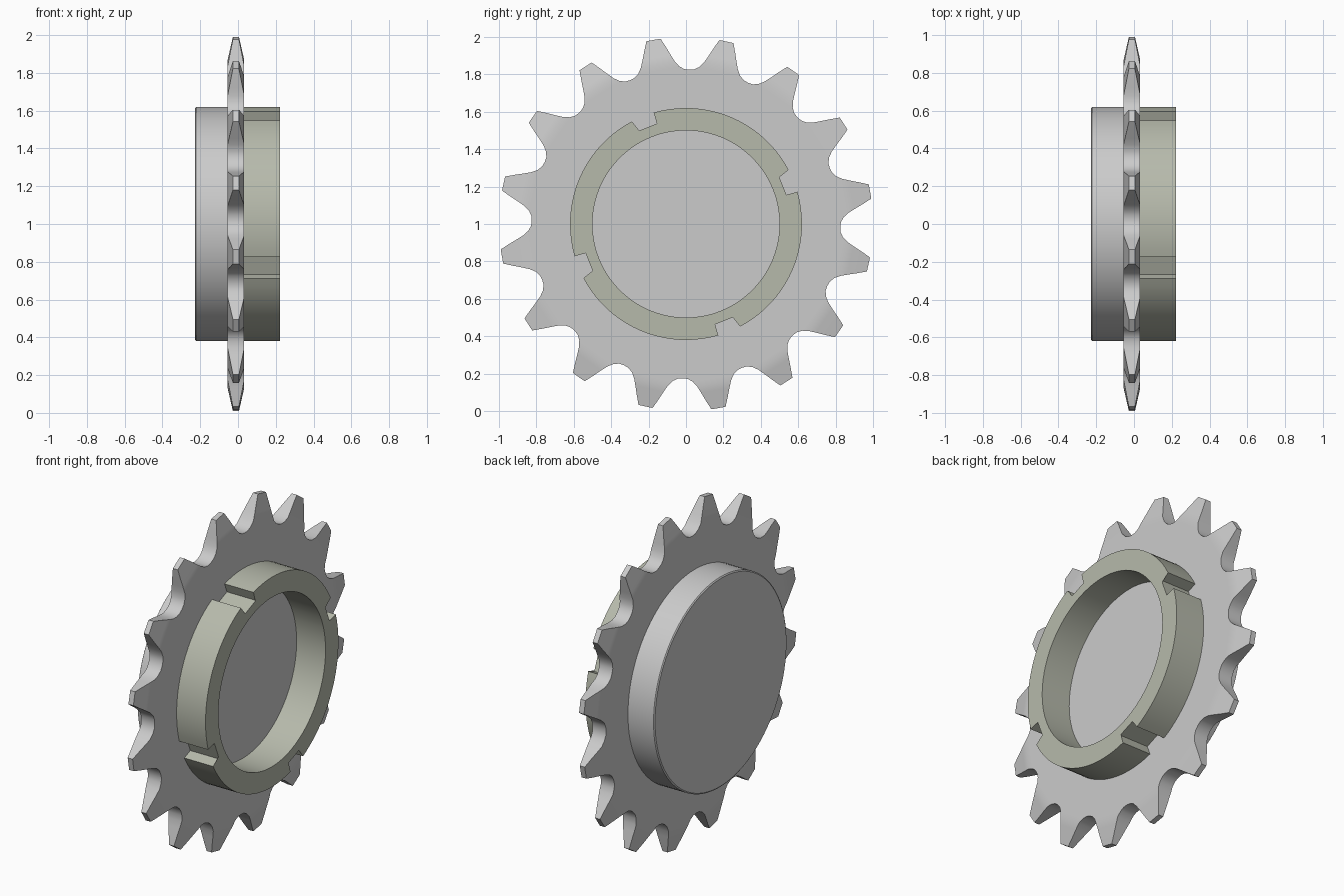
import bpy, bmesh
from math import sin, cos, pi, radians, hypot, asin

if "Cube" in bpy.data.objects:
    bpy.data.objects.remove(bpy.data.objects["Cube"])

CZ = 1.0          # height of the wheel axis
TEETH = 16


def pt(x, r, deg):
    a = radians(deg)
    return (x, r * cos(a), CZ + r * sin(a))


def finish(name, bm, mat=None):
    bmesh.ops.recalc_face_normals(bm, faces=bm.faces)
    me = bpy.data.meshes.new(name)
    bm.to_mesh(me)
    bm.free()
    ob = bpy.data.objects.new(name, me)
    bpy.context.collection.objects.link(ob)
    if mat:
        me.materials.append(mat)
    bpy.ops.object.select_all(action='DESELECT')
    ob.select_set(True)
    bpy.context.view_layer.objects.active = ob
    bpy.ops.object.shade_smooth_by_angle(angle=radians(25))
    return ob


# Toothed wheel: roller seats between teeth, tips thinned on both sides
def toothed_wheel():
    mid, half, tip_half, r_shoulder = -0.011, 0.044, 0.016, 0.87
    tooth = [(-11.25, .825), (-9.4, .828), (-7.6, .843), (-6.1, .87),
             (-4.9, .905), (-3.6, .95), (-2.2, 1.0),
             (2.2, 1.0), (3.6, .95), (4.9, .905),
             (6.1, .87), (7.6, .843), (9.4, .828)]
    bm = bmesh.new()
    sides = []
    for s in (-1, 1):
        ring = []
        for k in range(TEETH):
            for da, r in tooth:
                t = max(0, (r - r_shoulder) / (1 - r_shoulder))
                h = half + (tip_half - half) * t
                ring.append(bm.verts.new(pt(mid + s * h, r, 10 + k * 22.5 + da)))
        n, m = len(ring), len(tooth)
        # flat web, as wedges around a centre point
        c = bm.verts.new((mid + s * half, 0, CZ))
        for k in range(TEETH):
            b = k * m
            wedge = [ring[b + i] for i in (0, 1, 2, 3, 10, 11, 12)] + [ring[(b + m) % n]]
            bm.faces.new([c] + wedge)
            # sloping tooth flank
            for i in range(3):
                bm.faces.new([ring[b + 3 + i], ring[b + 4 + i],
                              ring[b + 9 - i], ring[b + 10 - i]])
        sides.append(ring)
    a, b = sides
    for i in range(len(a)):
        j = (i + 1) % len(a)
        bm.faces.new((a[i], a[j], b[j], b[i]))
    return finish("toothed_wheel", bm)


# Solid hub drum on the left side
def hub_drum():
    bm = bmesh.new()
    rings = []
    for x, r in ((-0.05, .62), (-0.222, .62), (-0.227, .613)):
        rings.append([bm.verts.new(pt(x, r, i * 360 / 96)) for i in range(96)])
    for a, b in zip(rings, rings[1:]):
        for i in range(96):
            j = (i + 1) % 96
            bm.faces.new((a[i], a[j], b[j], b[i]))
    bm.faces.new(rings[0])
    bm.faces.new(rings[-1])
    return finish("hub_drum", bm)


# Open lock ring on the right side with four spanner notches
def lock_ring(mat):
    ro, ri, floor, hw = .62, .5, .56, .063
    x0, x1 = 0.03, 0.222
    outer, inner = [], []
    ao, af = asin(hw / ro) * 180 / pi, asin(hw / floor) * 180 / pi
    for k in range(4):
        c = 22 + 90 * k
        for a, r in ((c - ao, ro), (c - af, floor), (c, hypot(floor, 0) * cos(radians(af))),
                     (c + af, floor), (c + ao, ro)):
            outer.append((a, r))
            inner.append((a, ri))
        # straight notch walls need unique inner angles
        inner[-4] = (c - af * .5, ri)
        inner[-2] = (c + af * .5, ri)
        for i in range(1, 20):
            a = c + ao + (90 - 2 * ao) * i / 20
            outer.append((a, ro))
            inner.append((a, ri))
    bm = bmesh.new()
    loops = [[bm.verts.new(pt(x, r, a)) for a, r in prof]
             for x, prof in ((x0, outer), (x1, outer), (x1, inner), (x0, inner))]
    n = len(outer)
    for q in range(4):
        a, b = loops[q], loops[(q + 1) % 4]
        for i in range(n):
            j = (i + 1) % n
            bm.faces.new((a[i], a[j], b[j], b[i]))
    return finish("lock_ring", bm, mat)


ring_mat = bpy.data.materials.new("dull_green_grey")
ring_mat.diffuse_color = (0.47, 0.49, 0.41, 1)
ring_mat.use_nodes = True
ring_mat.node_tree.nodes["Principled BSDF"].inputs["Base Color"].default_value = ring_mat.diffuse_color

toothed_wheel()
hub_drum()
lock_ring(ring_mat)
